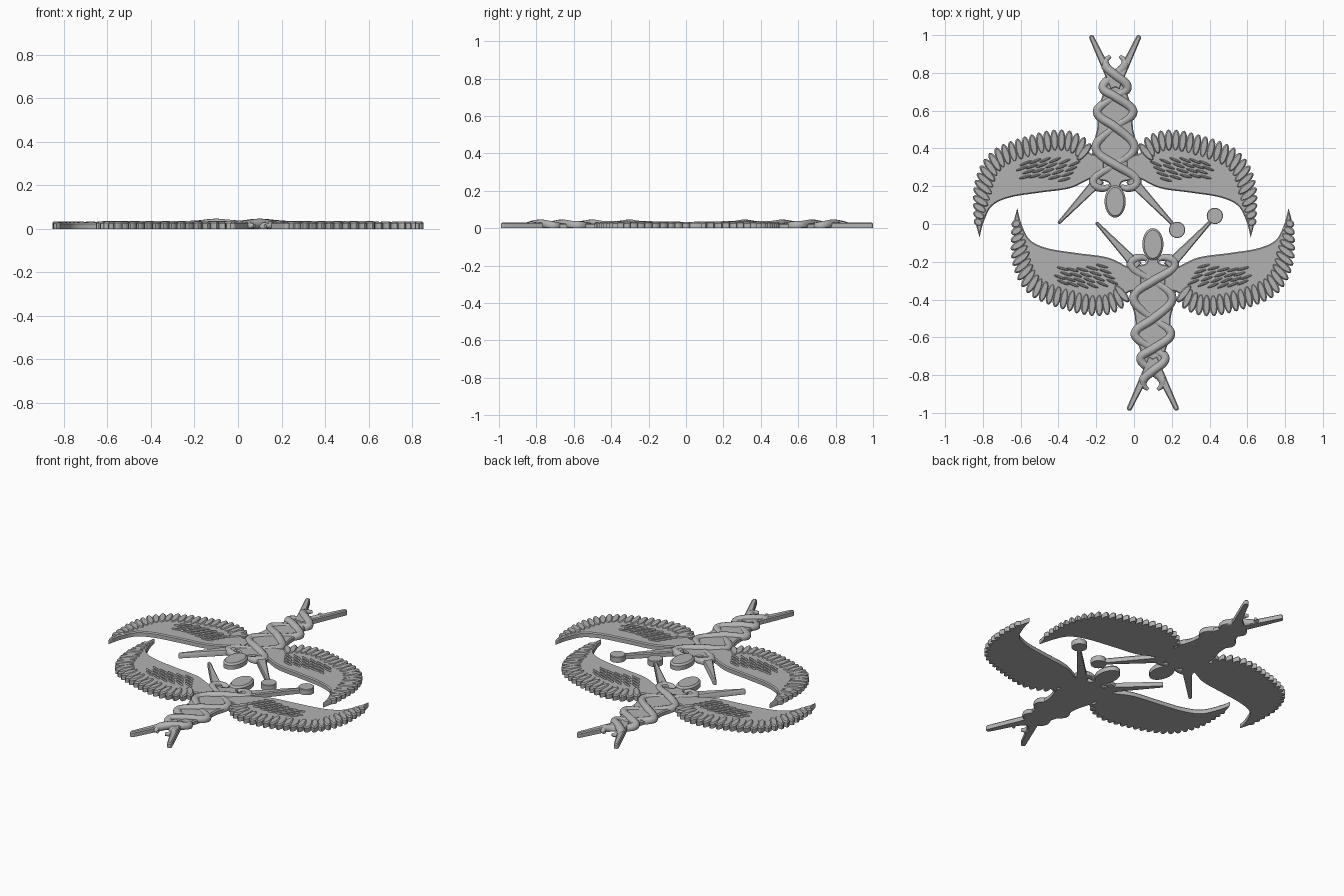
import bpy, bmesh, math
from mathutils import Vector

old = bpy.data.objects.get("Cube")
if old:
    bpy.data.objects.remove(old)

grey = bpy.data.materials.new("stone_grey")
grey.use_nodes = True
grey.diffuse_color = (0.45, 0.45, 0.45, 1)
grey.node_tree.nodes["Principled BSDF"].inputs["Base Color"].default_value = (0.45, 0.45, 0.45, 1)


def smooth_path(pts, steps=6):
    """Catmull-Rom curve through the points."""
    p = [Vector(q) for q in pts]
    p = [2 * p[0] - p[1]] + p + [2 * p[-1] - p[-2]]
    out = []
    for a, b, c, d in zip(p, p[1:], p[2:], p[3:]):
        for i in range(steps):
            t = i / steps
            out.append(0.5 * (2 * b + (c - a) * t + (2 * a - 5 * b + 4 * c - d) * t * t
                              + (3 * b - a - 3 * c + d) * t ** 3))
    return out + [p[-2]]


def leaf(centre, direction, length, width, n=14, power=1.0):
    """Long oval outline lying along a direction."""
    d = Vector(direction).normalized()
    side = Vector((-d.y, d.x))
    c = Vector(centre)
    out = []
    for i in range(n):
        a = 2 * math.pi * i / n
        out.append(c + d * (length / 2 * math.cos(a)) + side * (width / 2 * math.sin(a) * power))
    return out


def finish(bm, name):
    bmesh.ops.recalc_face_normals(bm, faces=bm.faces)
    mesh = bpy.data.meshes.new(name)
    bm.to_mesh(mesh)
    bm.free()
    mesh.materials.append(grey)
    obj = bpy.data.objects.new(name, mesh)
    bpy.context.collection.objects.link(obj)
    bpy.ops.object.select_all(action='DESELECT')
    obj.select_set(True)
    bpy.context.view_layer.objects.active = obj
    bpy.ops.object.shade_smooth_by_angle(angle=math.radians(40))


def plates(name, outlines, place, top, base=0.0, chamfer=0.006):
    """Flat plates with chamfered top rims; outlines are (points, extra height)."""
    bm = bmesh.new()
    for pts, extra in outlines:
        h = top + extra
        lower = [bm.verts.new((*place(q), base)) for q in pts]
        upper = [bm.verts.new((*place(q), h - chamfer)) for q in pts]
        n = len(pts)
        bm.faces.new(lower)
        for i in range(n):
            j = (i + 1) % n
            bm.faces.new((lower[i], lower[j], upper[j], upper[i]))
        cap = bm.faces.new(upper)
        bm.normal_update()
        bmesh.ops.inset_region(bm, faces=[cap], thickness=chamfer, use_even_offset=False)
        for v in cap.verts:
            v.co.z = h
    finish(bm, name)


def tube(name, path, radii, place, sides=12):
    """Round body swept along a path, pressed flat against the ground."""
    bm = bmesh.new()
    rings = []
    for i, p in enumerate(path):
        t = (path[min(i + 1, len(path) - 1)] - path[max(i - 1, 0)]).normalized()
        side = Vector((-t.y, t.x, 0)).normalized()
        up = Vector((0, 0, 1))
        ring = []
        for k in range(sides):
            a = 2 * math.pi * k / sides
            q = p + (side * math.cos(a) + up * math.sin(a)) * radii[i]
            ring.append(bm.verts.new((*place(q.xy), max(q.z, 0))))
        rings.append(ring)
    for r, s in zip(rings, rings[1:]):
        for k in range(sides):
            m = (k + 1) % sides
            bm.faces.new((r[k], r[m], s[m], s[k]))
    bm.faces.new(rings[0])
    bm.faces.new(rings[-1])
    finish(bm, name)


def limb(a, b, wa, wb):
    """Tapered bar with a rounded end at b."""
    a, b = Vector(a), Vector(b)
    d = (b - a).normalized()
    s = Vector((-d.y, d.x))
    end = [b + d * math.sin(t) * wb / 2 + s * math.cos(t) * wb / 2
           for t in (math.pi * i / 6 for i in range(7))]
    return [a - s * wa / 2, a + s * wa / 2] + end


# Wing outline: leading edge out to the tip, then the feathered edge back
LEADING = [(.06, .25), (.13, .235), (.24, .185), (.4, .162), (.555, .137), (.65, .093),
           (.695, .01), (.718, -.075)]
TRAILING = [(.733, -.02), (.73, .09), (.72, .18), (.69, .28), (.635, .355), (.55, .4),
            (.44, .435), (.33, .46), (.24, .455), (.17, .42), (.13, .37), (.06, .36)]
# One serpent, from the neck down to its hooked head
SERPENT = [(.03, .195), (.065, .185), (.112, .205), (.1, .25), (0, .31), (-.088, .37),
           (-.092, .43), (0, .51), (.082, .565), (.086, .61), (0, .67), (-.058, .705),
           (-.056, .74), (0, .785), (.046, .825), (.05, .86), (.025, .885)]
CROSSINGS = (.31, .51, .67, .785)
TORSO = [(.028, .16), (.035, .215), (.1, .235), (.125, .3), (.115, .42), (.095, .5),
         (.09, .6), (.06, .7), (.035, .79)]


def serpent_path(mirror):
    path, radii = [], []
    flat = smooth_path(SERPENT)
    for i, p in enumerate(flat):
        z = .014
        for k, c in enumerate(CROSSINGS):
            over = (k % 2 == 0) != (mirror < 0)
            z += (.009 if over else -.009) * math.exp(-((p.y - c) / .04) ** 2)
        path.append(Vector((p.x * mirror, p.y, z)))
        t = i / (len(flat) - 1)
        radii.append(.024 * min(1, .5 + 5 * t, .35 + 6 * (1 - t)))
    return path, radii


def wing(name, side, place):
    here = lambda q: place((q[0] * side, q[1]))
    lead, trail = smooth_path(LEADING), smooth_path(TRAILING)
    plates(name, [(lead + trail, 0)], here, .029)
    # Feathers spaced evenly around the trailing edge
    lengths = [0]
    for a, b in zip(trail, trail[1:]):
        lengths.append(lengths[-1] + (b - a).length)
    feathers, count = [], 24
    for f in range(count):
        want = (.03 + .87 * f / (count - 1)) * lengths[-1]
        i = max(k for k in range(len(trail) - 1) if lengths[k] <= want)
        seg = (trail[i + 1] - trail[i]).normalized()
        p = trail[i] + seg * (want - lengths[i])
        out = Vector((seg.y, -seg.x))
        size = min(1, .45 + f / 8)
        d = (out + Vector((0, .55))).normalized()
        feathers.append((leaf(p - d * .022 * size, d, .115 * size, .043), .002 * (f % 2)))
    plates(name + "_edge_feathers", feathers, here, .032, chamfer=.007)
    # Rows of short raised feathers in the middle of the wing
    ridges = []
    for row in range(4):
        for k in range(6 - row // 2):
            u = .215 + .052 * k + .018 * row
            v = .315 - .028 * row + .02 * math.sin(k * .6)
            ridges.append((leaf((u, v), (1, -.42 + .05 * row), .068, .014, 10), 0))
    plates(name + "_inner_feathers", ridges, here, .036, .02, .004)


def figure(prefix, place):
    half = smooth_path(TORSO, 4)
    body = half + [Vector((-p.x, p.y)) for p in reversed(half)]
    plates(prefix + "_torso", [(body, 0)], place, .026)
    plates(prefix + "_head", [(leaf((0, .115), (0, 1), .17, .112, 28), 0)], place, .036, chamfer=.01)
    plates(prefix + "_disc", [(leaf((.328, -.035), (1, 0), .086, .086, 28), 0)], place, .034, chamfer=.003)
    for side, word in ((1, "left"), (-1, "right")):
        here = lambda q: place((q[0] * side, q[1]))
        tip = (.315, -.015) if side > 0 else (.295, .005)
        plates(f"{prefix}_{word}_arm", [(limb((.08, .235), tip, .058, .018), 0)], here, .03)
        plates(f"{prefix}_{word}_leg", [(limb((.0, .72), (.124, .983), .05, .027), 0)], here, .03)
        wing(f"{prefix}_{word}_wing", side, place)
        path, radii = serpent_path(side)
        tube(f"{prefix}_{word}_serpent", path, radii, place)


# Two figures, head to head
figure("rear", lambda q: (q[0] - .1, q[1] + .004))
figure("front", lambda q: (q[0] + .1, -q[1] + .008))
